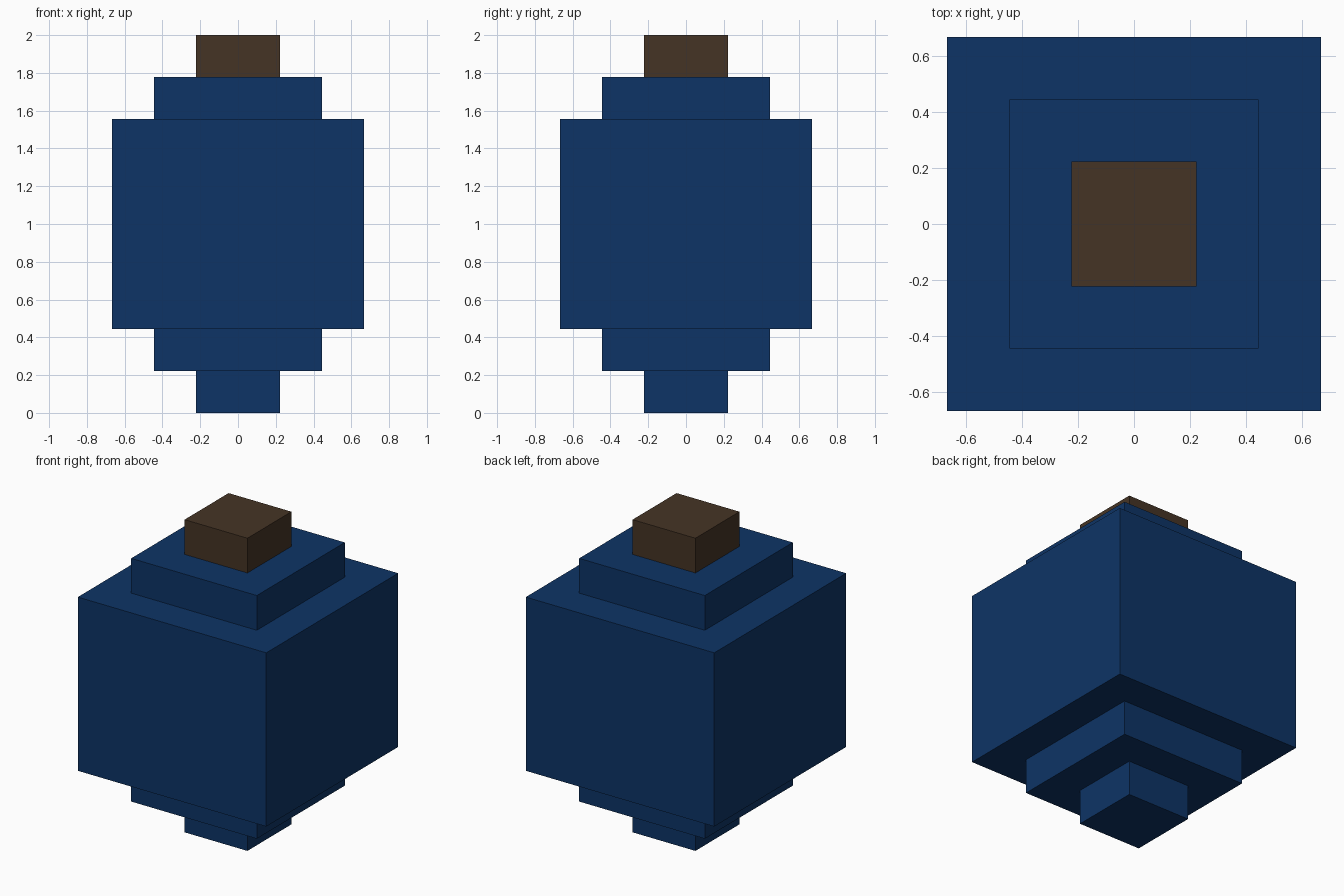
import bpy

UNIT = 2 / 9  # the model is nine blocks tall

default_cube = bpy.data.objects.get("Cube")
if default_cube:
    bpy.data.objects.remove(default_cube, do_unlink=True)


def make_material(name, color):
    mat = bpy.data.materials.new(name)
    mat.use_nodes = True
    mat.diffuse_color = color
    bsdf = next(n for n in mat.node_tree.nodes if n.type == "BSDF_PRINCIPLED")
    bsdf.inputs["Base Color"].default_value = color
    return mat


blue = make_material("deep_blue", (0.004, 0.034, 0.133, 1))
brown = make_material("dark_brown", (0.06, 0.034, 0.018, 1))


def add_tier(name, width, bottom, height, mat):
    """Square centred block, measured in block units."""
    bpy.ops.mesh.primitive_cube_add(size=1, location=(0, 0, (bottom + height / 2) * UNIT))
    tier = bpy.context.object
    tier.name = name
    tier.scale = (width * UNIT, width * UNIT, height * UNIT)
    bpy.ops.object.transform_apply(location=False, rotation=False, scale=True)
    tier.data.materials.append(mat)


# Stacked tiers from the ground up: name, width, height, colour
tiers = [
    ("bottom_tip", 2, 1, blue),
    ("lower_step", 4, 1, blue),
    ("main_body", 6, 5, blue),
    ("upper_step", 4, 1, blue),
    ("top_cap", 2, 1, brown),
]
level = 0
for name, width, height, mat in tiers:
    add_tier(name, width, level, height, mat)
    level += height
